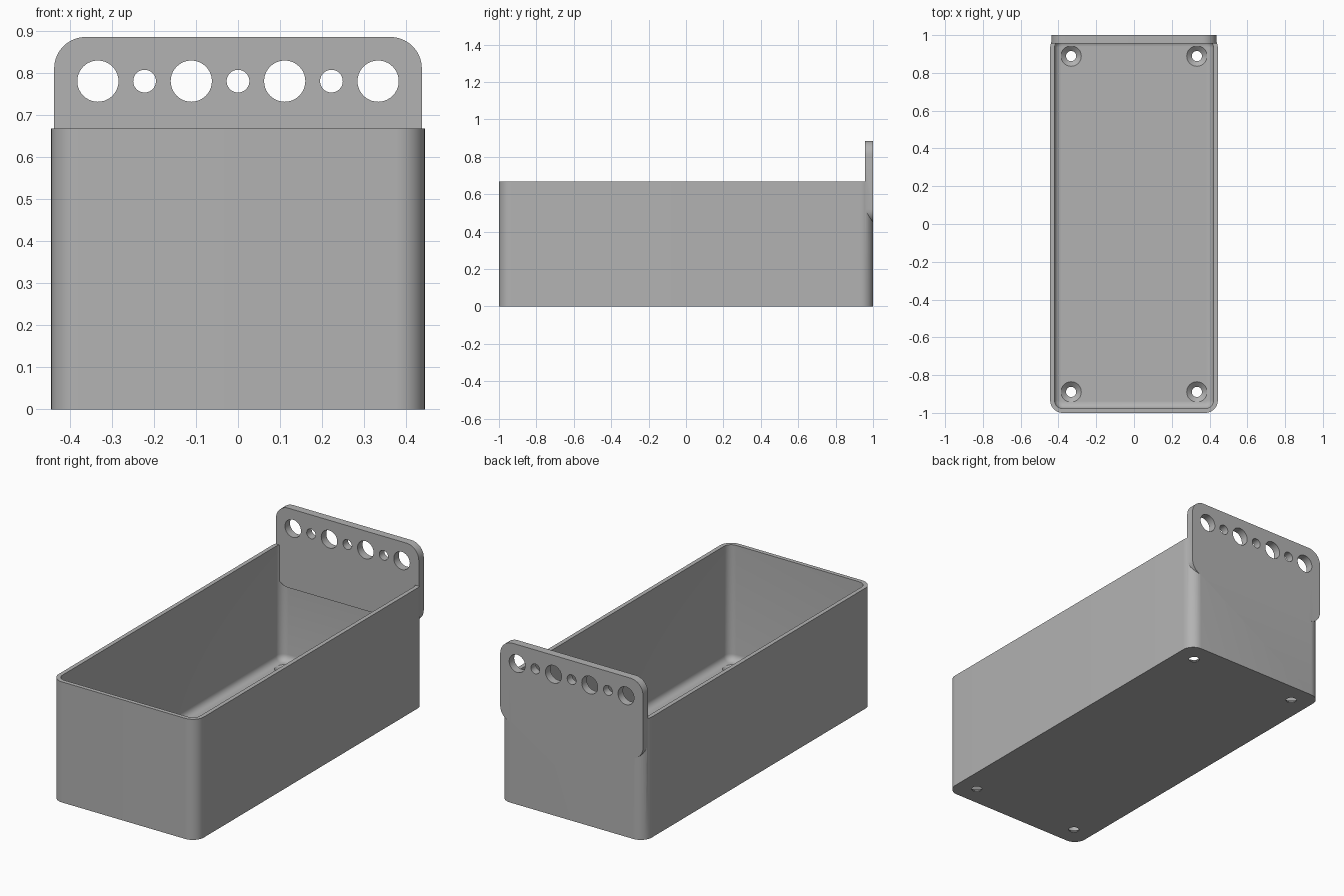
import bpy, bmesh, math
from mathutils import Matrix

if "Cube" in bpy.data.objects:
    bpy.data.objects.remove(bpy.data.objects["Cube"])

HALF_X, HALF_Y, HEIGHT = 0.444, 1.0, 0.667
WALL, FLOOR, CORNER, FILLET = 0.023, 0.028, 0.067, 0.035
PLATE_X, PLATE_LOW, PLATE_TOP, PLATE_DEPTH = 0.437, 0.445, 0.885, 0.044

grey = bpy.data.materials.new("plain grey")
grey.use_nodes = True
colour = (0.45, 0.45, 0.45, 1)
grey.diffuse_color = colour
grey.node_tree.nodes["Principled BSDF"].inputs["Base Color"].default_value = colour


def rounded(hx, hy, r, steps=10):
    """Outline of a rounded rectangle, counter-clockwise."""
    pts = []
    for i, (sx, sy) in enumerate([(1, 1), (-1, 1), (-1, -1), (1, -1)]):
        for k in range(steps + 1):
            a = math.pi / 2 * (i + k / steps)
            pts.append((sx * (hx - r) + r * math.cos(a),
                        sy * (hy - r) + r * math.sin(a)))
    return pts


def loft(name, rings):
    """Closed solid through a stack of (outline, height) rings."""
    bm = bmesh.new()
    loops = [[bm.verts.new((x, y, z)) for x, y in pts] for pts, z in rings]
    for a, b in zip(loops, loops[1:]):
        n = len(a)
        for i in range(n):
            j = (i + 1) % n
            bm.faces.new((a[i], a[j], b[j], b[i]))
    bm.faces.new(loops[0][::-1])
    bm.faces.new(loops[-1])
    bmesh.ops.recalc_face_normals(bm, faces=bm.faces)
    mesh = bpy.data.meshes.new(name)
    bm.to_mesh(mesh)
    bm.free()
    mesh.materials.append(grey)
    ob = bpy.data.objects.new(name, mesh)
    bpy.context.collection.objects.link(ob)
    return ob


def circle(r, n=40):
    return [(r * math.cos(math.tau * i / n), r * math.sin(math.tau * i / n))
            for i in range(n)]


def combine(target, other, operation):
    """Apply a boolean and discard the helper."""
    other.hide_render = True
    mod = target.modifiers.new(operation, "BOOLEAN")
    mod.operation, mod.solver, mod.object = operation, "EXACT", other
    bpy.context.view_layer.objects.active = target
    bpy.ops.object.modifier_apply(modifier=mod.name)
    bpy.data.objects.remove(other)


# Open tray: outer wall, rim, inner wall, filleted floor
rings = [(rounded(HALF_X, HALF_Y, CORNER), z) for z in (0, HEIGHT)]
rings.append((rounded(HALF_X - WALL, HALF_Y - WALL, CORNER - WALL), HEIGHT))
for k in range(7):
    a = math.pi / 2 * k / 6
    inset = WALL + FILLET * (1 - math.cos(a))
    rings.append((rounded(HALF_X - inset, HALF_Y - inset, CORNER - inset),
                  FLOOR + FILLET * (1 - math.sin(a))))
tray = loft("tray", rings)

# Countersunk screw holes in the floor corners
for sx in (-1, 1):
    for sy in (-1, 1):
        cutter = loft("screw_cutter", [(circle(0.027), -0.05), (circle(0.027), 0.004),
                                       (circle(0.054), FLOOR), (circle(0.054), 0.08)])
        cutter.data.transform(Matrix.Translation((sx * 0.333, sy * 0.889, 0)))
        combine(tray, cutter, "DIFFERENCE")

# Upright back plate with alternating large and small holes
half = (PLATE_TOP - PLATE_LOW) / 2
outline = rounded(PLATE_X, half, 0.075)
plate = loft("back_plate", [(outline, 0), (outline, PLATE_DEPTH)])
stand = (Matrix.Translation((0, HALF_Y, PLATE_LOW + half))
         @ Matrix.Rotation(math.pi / 2, 4, "X"))
plate.data.transform(stand)
for i in range(-3, 4):
    r = 0.049 if i % 2 else 0.027
    cutter = loft("plate_cutter", [(circle(r), -0.1), (circle(r), 0.1)])
    cutter.data.transform(Matrix.Translation((i * 0.111, HALF_Y, 0.78))
                          @ Matrix.Rotation(math.pi / 2, 4, "X"))
    combine(plate, cutter, "DIFFERENCE")
combine(tray, plate, "UNION")
tray.name = "tray_with_back_plate"

# Smooth rounded corners, keep crisp edges
bpy.ops.object.select_all(action="DESELECT")
tray.select_set(True)
bpy.context.view_layer.objects.active = tray
bpy.ops.object.shade_smooth_by_angle(angle=math.radians(30))
